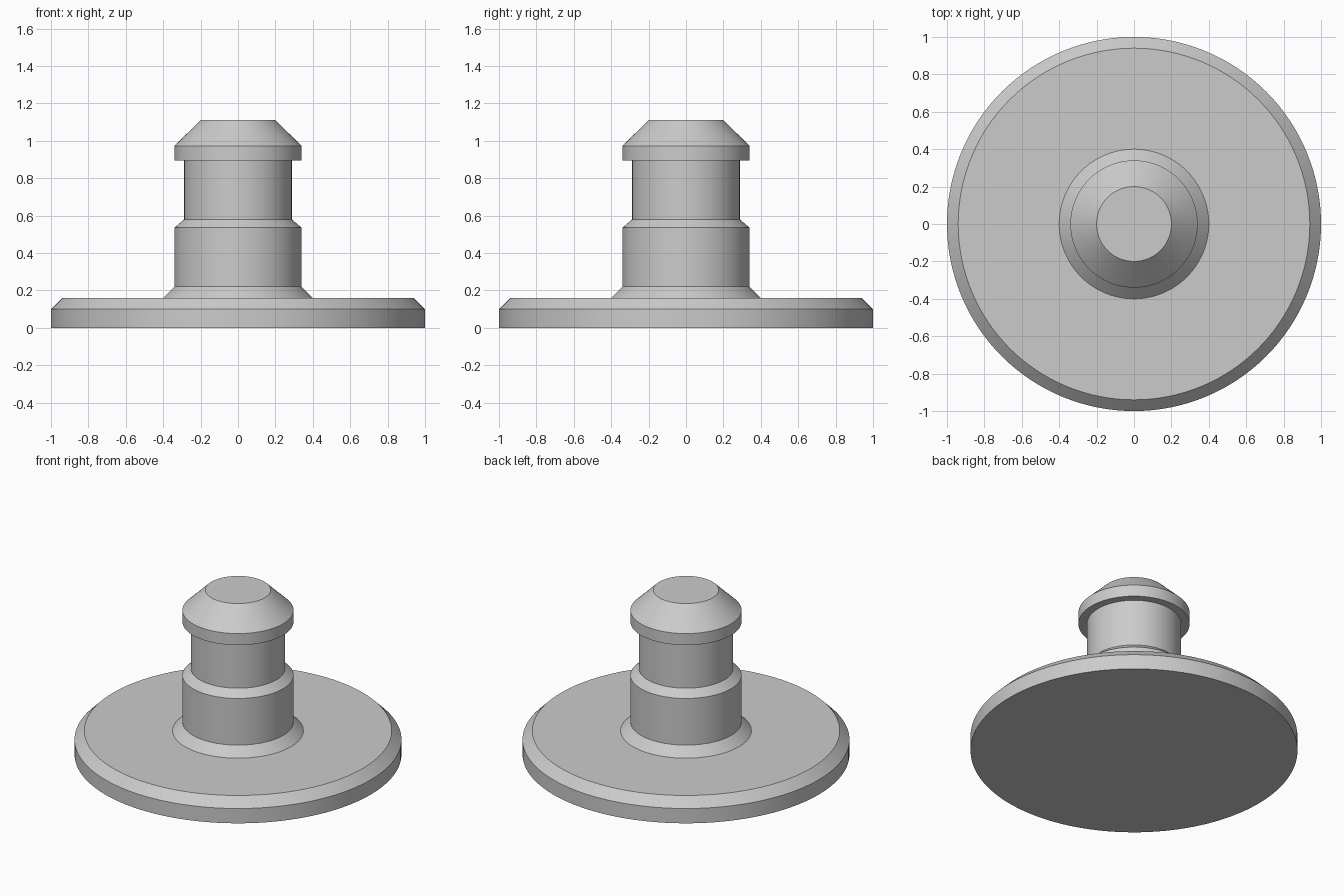
import bpy, bmesh, math

if "Cube" in bpy.data.objects:
    bpy.data.objects.remove(bpy.data.objects["Cube"])

SEGMENTS = 128

# One flat grey for the whole piece
grey = bpy.data.materials.new("light grey")
grey.diffuse_color = (0.6, 0.6, 0.6, 1)
grey.use_nodes = True
grey.node_tree.nodes["Principled BSDF"].inputs["Base Color"].default_value = grey.diffuse_color


def lathe(name, profile):
    """Closed solid of revolution from (radius, z) points, bottom to top."""
    bm = bmesh.new()
    rings = []
    for r, z in profile:
        rings.append([bm.verts.new((r * math.cos(a), r * math.sin(a), z))
                      for a in (2 * math.pi * i / SEGMENTS for i in range(SEGMENTS))])
    for low, high in zip(rings, rings[1:]):
        for i in range(SEGMENTS):
            j = (i + 1) % SEGMENTS
            bm.faces.new((low[i], low[j], high[j], high[i]))
    bm.faces.new(rings[0][::-1])
    bm.faces.new(rings[-1])
    mesh = bpy.data.meshes.new(name)
    bm.to_mesh(mesh)
    bm.free()
    mesh.materials.append(grey)
    obj = bpy.data.objects.new(name, mesh)
    bpy.context.collection.objects.link(obj)
    bpy.ops.object.select_all(action='DESELECT')
    obj.select_set(True)
    bpy.context.view_layer.objects.active = obj
    bpy.ops.object.shade_smooth_by_angle(angle=math.radians(30))
    return obj


# Chamfered flange disc, flared foot, lower shank, narrow neck, chamfered head
lathe("flanged_stud", [
    (1.0, 0.0), (1.0, 0.10), (0.94, 0.16),      # flange
    (0.40, 0.16), (0.34, 0.22),                 # flared foot
    (0.34, 0.535), (0.288, 0.58),               # lower shank and shoulder
    (0.288, 0.895),                             # neck
    (0.34, 0.895), (0.34, 0.973), (0.20, 1.11), # head
])
